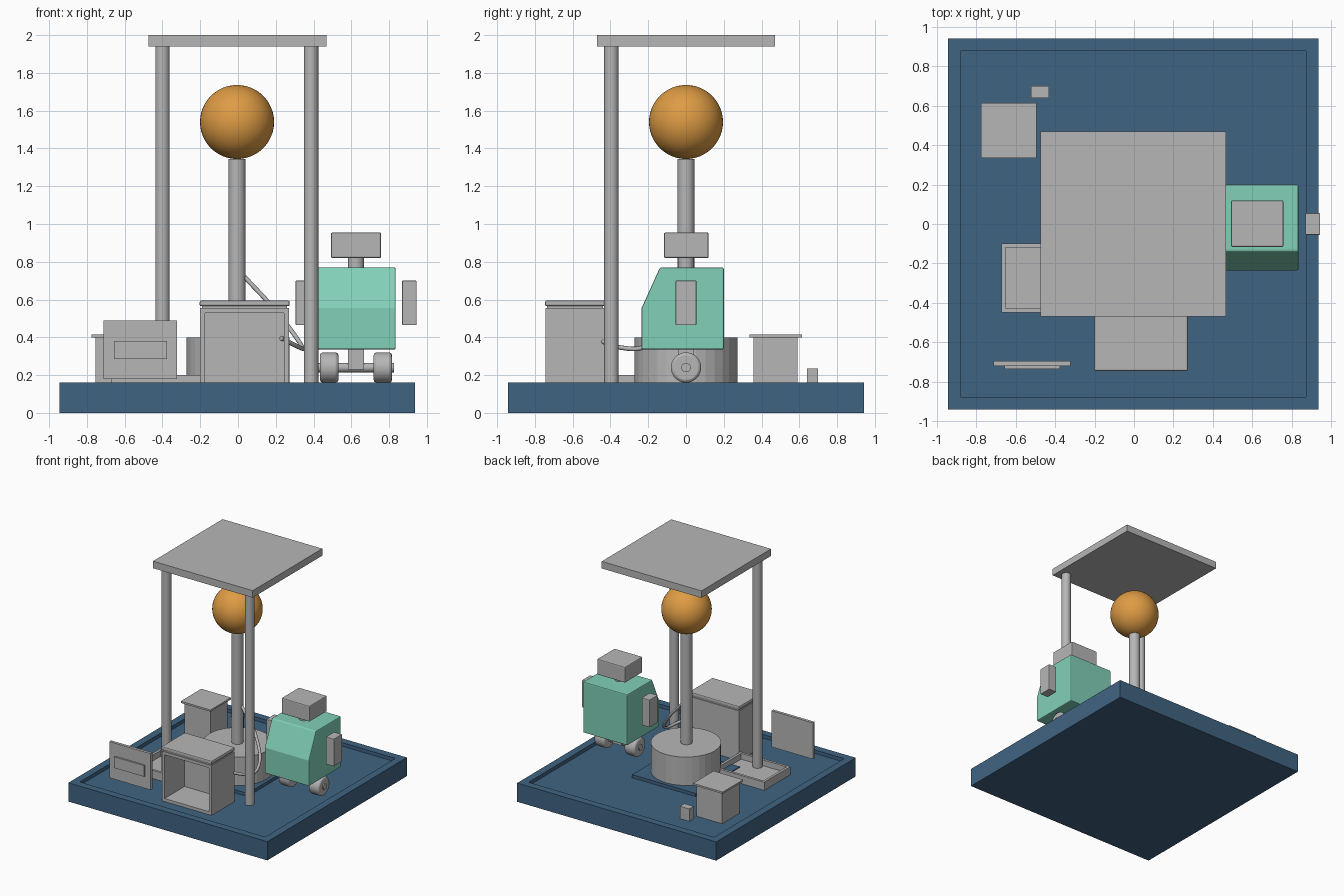
import bpy, bmesh, math
from mathutils import Vector

if "Cube" in bpy.data.objects:
    bpy.data.objects.remove(bpy.data.objects["Cube"])


def material(name, rgb):
    m = bpy.data.materials.new(name)
    m.diffuse_color = (*rgb, 1)
    m.use_nodes = True
    m.node_tree.nodes["Principled BSDF"].inputs["Base Color"].default_value = m.diffuse_color
    return m


GRAY = material("light gray", (0.47, 0.47, 0.47))
BLUE = material("slate blue", (0.051, 0.127, 0.223))
TEAL = material("mint green", (0.22, 0.63, 0.48))
ORANGE = material("orange", (0.73, 0.33, 0.058))


def finish(name, bm, mat, bevel=0, segments=2):
    bmesh.ops.recalc_face_normals(bm, faces=bm.faces)
    me = bpy.data.meshes.new(name)
    bm.to_mesh(me)
    bm.free()
    me.materials.append(mat)
    ob = bpy.data.objects.new(name, me)
    bpy.context.collection.objects.link(ob)
    if bevel:
        b = ob.modifiers.new("bevel", "BEVEL")
        b.width, b.segments = bevel, segments
    return ob


def smooth(ob, angle=30):
    bpy.ops.object.select_all(action="DESELECT")
    ob.select_set(True)
    bpy.context.view_layer.objects.active = ob
    bpy.ops.object.shade_smooth_by_angle(angle=math.radians(angle))


def box_mesh(x, y, z):
    bm = bmesh.new()
    bmesh.ops.create_cube(bm, size=1)
    for v in bm.verts:
        v.co = [r[0] if c < 0 else r[1] for c, r in zip(v.co, (x, y, z))]
    return bm


def box(name, x, y, z, mat=GRAY, bevel=0):
    return finish(name, box_mesh(x, y, z), mat, bevel)


def hollow_box(name, x, y, z, direction, rim, depth, mat):
    """Box with a rectangular pocket sunk into the face that looks along direction."""
    bm = box_mesh(x, y, z)
    d = Vector(direction)
    bm.normal_update()
    face = max(bm.faces, key=lambda f: f.normal.dot(d))
    bmesh.ops.inset_region(bm, faces=[face], thickness=rim)
    new = bmesh.ops.extrude_face_region(bm, geom=[face])["geom"]
    verts = [g for g in new if isinstance(g, bmesh.types.BMVert)]
    bmesh.ops.translate(bm, verts=verts, vec=-d * depth)
    if face.is_valid:
        bmesh.ops.delete(bm, geom=[face], context="FACES")
    return finish(name, bm, mat)


def cylinder(name, centre, r, length, axis="Z", sides=32, bevel=0, mat=GRAY):
    bm = bmesh.new()
    bmesh.ops.create_cone(bm, cap_ends=True, segments=sides, radius1=r, radius2=r, depth=length)
    for v in bm.verts:
        p = v.co.copy()
        v.co = Vector((p.z, p.x, p.y) if axis == "X" else p) + Vector(centre)
    return finish(name, bm, mat, bevel)


# Base tray with a sunken floor, and the plinth in its middle
FLOOR = 0.13
hollow_box("base", (-0.945, 0.937), (-0.942, 0.942), (0, 0.16), (0, 0, 1), 0.09, 0.16 - FLOOR, BLUE)
box("plinth", (-0.3, 0.3), (-0.3, 0.3), (FLOOR, 0.157), BLUE)

# Flat roof on two posts
box("roof", (-0.475, 0.468), (-0.47, 0.47), (1.94, 2.0))
for side, x in (("left", -0.4), ("right", 0.387)):
    smooth(cylinder(side + "_post", (x, -0.395, (FLOOR + 1.94) / 2), 0.038, 1.94 - FLOOR))

# Drum, column and globe
cylinder("drum", (0, 0, 0.278), 0.273, 0.244, sides=32)
smooth(cylinder("column", (-0.005, 0, 0.87), 0.045, 0.95))
bm = bmesh.new()
bmesh.ops.create_uvsphere(bm, u_segments=48, v_segments=24, radius=0.196)
bmesh.ops.translate(bm, verts=bm.verts, vec=(-0.005, 0, 1.54))
smooth(finish("globe", bm, ORANGE), 180)

# Hose from the column to the counter
cu = bpy.data.curves.new("hose", "CURVE")
cu.dimensions = "3D"
cu.bevel_depth = 0.012
cu.bevel_resolution = 2
cu.use_fill_caps = True
cu.materials.append(GRAY)
path = [(0.035, 0, 0.72), (0.2, -0.05, 0.54), (0.34, -0.22, 0.35), (0.33, -0.34, 0.345), (0.23, -0.48, 0.395)]
sp = cu.splines.new("BEZIER")
sp.bezier_points.add(len(path) - 1)
for bp, co in zip(sp.bezier_points, path):
    bp.co = co
    bp.handle_left_type = bp.handle_right_type = "AUTO"
bpy.context.collection.objects.link(bpy.data.objects.new("hose", cu))

# Open-fronted counter with a rounded top
hollow_box("counter", (-0.2, 0.27), (-0.743, -0.432), (FLOOR, 0.555), (0, -1, 0), 0.036, 0.27, GRAY)
box("counter_neck", (-0.19, 0.26), (-0.735, -0.44), (0.55, 0.57))
box("counter_top", (-0.203, 0.273), (-0.746, -0.43), (0.565, 0.595), bevel=0.008)

# Sign board with a raised plate
box("sign_board", (-0.713, -0.323), (-0.72, -0.695), (0.18, 0.49))
box("sign_plate", (-0.657, -0.375), (-0.735, -0.719), (0.285, 0.38))

# Shallow open bin
hollow_box("bin", (-0.672, -0.2), (-0.45, -0.098), (FLOOR, 0.2), (0, 0, 1), 0.03, 0.05, GRAY)

# Side cabinet and small block at the back
box("cabinet", (-0.755, -0.512), (0.357, 0.59), (FLOOR, 0.402))
box("cabinet_top", (-0.776, -0.495), (0.335, 0.613), (0.4, 0.415))
box("small_block", (-0.522, -0.432), (0.64, 0.7), (FLOOR, 0.236))

# Robot body: side profile extruded across x
CX = 0.625
profile = [(-0.235, 0.335), (-0.235, 0.555), (-0.138, 0.77), (0.2, 0.77), (0.2, 0.335)]
bm = bmesh.new()
face = bm.faces.new([bm.verts.new((CX - 0.21, y, z)) for y, z in profile])
new = bmesh.ops.extrude_face_region(bm, geom=[face])["geom"]
bmesh.ops.translate(bm, verts=[g for g in new if isinstance(g, bmesh.types.BMVert)], vec=(0.42, 0, 0))
finish("robot_body", bm, TEAL, 0.008)

# Robot head, neck, hip and axle
box("robot_head", (CX - 0.133, CX + 0.133), (-0.117, 0.12), (0.82, 0.955), bevel=0.008)
smooth(cylinder("robot_neck", (CX, 0, 0.795), 0.043, 0.07))
box("robot_hip", (CX - 0.043, CX + 0.043), (-0.04, 0.04), (0.23, 0.34))
smooth(cylinder("robot_axle", (CX, 0, 0.24), 0.025, 0.4, "X", 16))

# Robot arms and wheels on both sides
for side, s in (("left", -1), ("right", 1)):
    x = CX + s * 0.282
    box(side + "_arm", (x - 0.038, x + 0.038), (-0.055, 0.055), (0.465, 0.7), bevel=0.004)
    smooth(cylinder(side + "_wheel", (CX + s * 0.142, 0, 0.24), 0.08, 0.098, "X", 32, 0.015))
